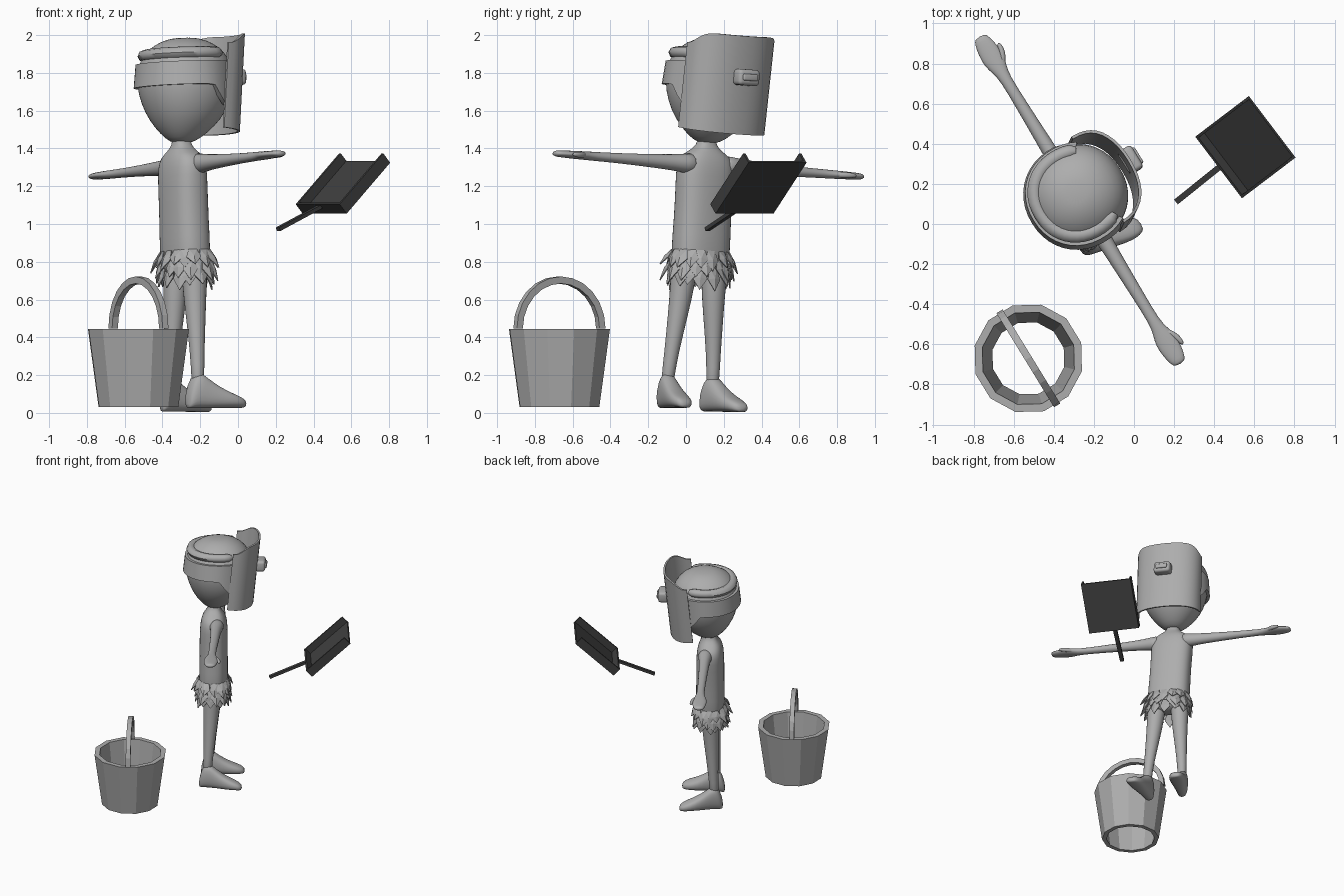
import bpy, bmesh, math, random
from mathutils import Matrix, Vector

if "Cube" in bpy.data.objects:
    bpy.data.objects.remove(bpy.data.objects["Cube"])

random.seed(4)


def material(name, v):
    m = bpy.data.materials.new(name)
    m.diffuse_color = (v, v, v, 1)
    m.use_nodes = True
    m.node_tree.nodes["Principled BSDF"].inputs["Base Color"].default_value = m.diffuse_color
    return m


GREY = material("light grey", 0.42)
DARK = material("dark grey", 0.05)

# Figure frame: local x along the arms, local y forward, leaning a little
TURN = Matrix.Rotation(math.radians(-58.5), 4, 'Z')
FIGURE = Matrix.Translation((-0.239, 0.039, 0.015)) @ TURN @ Matrix.Rotation(math.radians(-3.7), 4, 'Y')
BUCKET = Matrix.Translation((-0.527, -0.67, 0)) @ TURN


def finish(name, bm, mat, frame, smooth=None, subsurf=0):
    bmesh.ops.recalc_face_normals(bm, faces=bm.faces)
    me = bpy.data.meshes.new(name)
    bm.to_mesh(me)
    bm.free()
    me.materials.append(mat)
    ob = bpy.data.objects.new(name, me)
    bpy.context.collection.objects.link(ob)
    ob.matrix_world = frame
    if smooth:
        me.shade_smooth()
        me.set_sharp_from_angle(angle=math.radians(smooth))
    if subsurf:
        mod = ob.modifiers.new("subdivide", 'SUBSURF')
        mod.levels = mod.render_levels = subsurf
    return ob


def sweep(name, sections, mat=GREY, frame=FIGURE, closed=False, **kw):
    """Skin a row of closed cross-sections."""
    bm = bmesh.new()
    rows = [[bm.verts.new(p) for p in s] for s in sections]
    n = len(rows[0])
    pairs = list(zip(rows, rows[1:]))
    if closed:
        pairs.append((rows[-1], rows[0]))
    for a, b in pairs:
        for i in range(n):
            j = (i + 1) % n
            bm.faces.new((a[i], a[j], b[j], b[i]))
    if not closed:
        bm.faces.new(rows[0])
        bm.faces.new(rows[-1])
    return finish(name, bm, mat, frame, **kw)


def spow(v, p):
    return math.copysign(abs(v) ** p, v)


def loft(name, rings, axis, n=16, square=1.0):
    """Smooth body part from rings (x, y, z, radius1, radius2)."""
    sections = []
    for x, y, z, r1, r2 in rings:
        s = []
        for i in range(n):
            a = 2 * math.pi * i / n
            c, d = 1.02 * r1 * spow(math.cos(a), square), 1.02 * r2 * spow(math.sin(a), square)
            off = {'x': (0, c, d), 'y': (c, 0, d), 'z': (c, d, 0)}[axis]
            s.append(Vector((x, y, z)) + Vector(off))
        sections.append(s)
    return sweep(name, sections, smooth=180, subsurf=1)


def box(name, size, centre, frame, mat, bevel=0):
    bm = bmesh.new()
    bmesh.ops.create_cube(bm, size=1, matrix=Matrix.Translation(centre) @ Matrix.Diagonal((*size, 1)))
    if bevel:
        bmesh.ops.bevel(bm, geom=bm.edges[:], offset=bevel, segments=3, affect='EDGES', profile=0.5)
    return finish(name, bm, mat, frame, smooth=35 if bevel else None)


# Torso and neck
loft("torso", [(0, -.015, z, a, b) for z, a, b in (
    (.70, .10, .07), (.76, .15, .10), (.84, .162, .108), (1.0, .155, .105), (1.2, .157, .105),
    (1.29, .162, .10), (1.345, .14, .085), (1.375, .085, .065), (1.405, .05, .048),
    (1.45, .042, .042), (1.50, .05, .05))], 'z', 20, .8)

# Head
loft("head", [(0, .02 - .03 * max(0, 1.55 - z) / .15, z, r, r) for z, r in (
    (1.415, .045), (1.44, .09), (1.50, .155), (1.58, .212), (1.68, .245), (1.78, .252),
    (1.86, .232), (1.92, .185), (1.96, .115), (1.975, .05))], 'z', 20, .95)

# Arms, hands, legs and feet
for s, side in ((1, "right"), (-1, "left")):
    loft(side + "_arm", [(s * x, .015, 1.30, a, b) for x, a, b in (
        (.08, .06, .06), (.15, .052, .052), (.22, .041, .043), (.35, .036, .036), (.55, .031, .027),
        (.72, .027, .024), (.77, .042, .023), (.82, .057, .022), (.88, .054, .02),
        (.935, .042, .018), (.96, .028, .013))], 'x', 12)
    loft(side + "_thumb", [(s * x, y, 1.30, r, r) for x, y, r in (
        (.77, .035, .014), (.81, .062, .018), (.85, .075, .016), (.885, .078, .009))], 'x', 8)
    loft(side + "_leg", [(s * x, y, z, r, r) for x, y, z, r in (
        (.09, -.02, .80, .07), (.095, -.02, .72, .07), (.10, -.025, .60, .062), (.12, -.035, .40, .046),
        (.137, -.045, .22, .035), (.14, -.05, .12, .036))], 'z', 12)
    loft(side + "_foot", [(s * (.14 + .14 * (y + .05)), y, h / 2, w, h / 2) for y, w, h in (
        (-.115, .025, .05), (-.095, .045, .14), (-.055, .05, .205), (-.01, .052, .17),
        (.06, .058, .115), (.13, .062, .08), (.185, .052, .058), (.215, .028, .035))], 'y', 12, .75)

# Ragged leaf skirt in three layers
bm = bmesh.new()
for count, top, drop, flare in ((16, .845, .10, .055), (16, .80, .11, .05), (14, .755, .11, .03)):
    for i in range(count):
        a = 2 * math.pi * (i + random.uniform(-.25, .25)) / count + drop * 20
        d = drop * random.uniform(.8, 1.15)
        f = flare * random.uniform(.5, 1.2)
        out = Vector((math.cos(a), math.sin(a), 0))
        base = Vector((.155 * spow(out.x, .85), .105 * spow(out.y, .85) - .015, top))
        tan = Vector((-out.y, out.x, 0))
        pts = []
        for w, o, dz in ((-.022, 0, 0), (-.04, .4, -.5), (0, 1, -1), (.04, .4, -.5), (.022, 0, 0)):
            pts.append(base + tan * w + out * (.004 + f * o) + Vector((0, 0, d * dz)))
        mid = bm.verts.new(base + out * (.012 + f * .5) + Vector((0, 0, -.45 * d)))
        v = [bm.verts.new(p) for p in pts]
        for j in range(5):
            bm.faces.new((v[j], v[(j + 1) % 5], mid))
skirt = finish("leaf_skirt", bm, GREY, FIGURE)
skirt.modifiers.new("thickness", 'SOLIDIFY').thickness = .006

# Wide headband round the back and sides, dipping at its front ends
band, strap = [], []
for i in range(29):
    k = i / 28
    a = math.radians(30 - 240 * k)
    c, d = spow(math.cos(a), .95), spow(math.sin(a), .95)
    end = max(0, abs(2 * k - 1) - .78) / .22
    low = 1.715 - .12 * math.sin(end * math.pi / 2)
    band.append([(r * c, .02 + r * d, z) for r, z in (
        (.269 - .012 * end, low), (.255, 1.84), (.235, 1.84), (.235, low))])
    ease = 1 if 0 < i < 28 else .6
    strap.append([((.207 + ease * .036 * math.cos(t)) * c, .02 + (.207 + ease * .036 * math.cos(t)) * d,
                   1.885 + ease * .032 * math.sin(t)) for t in [math.pi * j / 4 for j in range(8)]])
sweep("headband", band, smooth=35)
sweep("upper_strap", strap, smooth=50)

# Curved face mask, tipped slightly forward
mask = []
for i in range(21):
    t = math.pi * i / 20
    sec = []
    top = 1.985 - .07 * abs(math.cos(t)) ** 10
    for o, z in ((0, 1.465), (0, top), (-.014, top), (-.014, 1.465)):
        y = (.185 + o) * spow(math.sin(t), .85)
        sec.append(((.252 + o) * spow(math.cos(t), .9), .125 + y + .1 * (z - 1.72), z + .02 - .12 * y))
    mask.append(sec)
sweep("face_mask", mask, smooth=30)
box("mask_nose", (.13, .08, .085), (-.01, .335, 1.765), FIGURE, GREY, .02)
box("mask_nose_tip", (.09, .02, .035), (-.01, .376, 1.765), FIGURE, GREY, .008)

# Twelve-sided tapered bucket without a floor
bucket = []
for i in range(12):
    a = math.radians(15 + 30 * i)
    bucket.append([(r * math.cos(a), r * math.sin(a), z) for r, z in (
        (.217, .03), (.275, .445), (.236, .445), (.184, .03))])
sweep("bucket", bucket, frame=BUCKET, closed=True)

# Bucket handle
handle = []
for i in range(13):
    a = math.pi * i / 12
    handle.append([(r * math.cos(a), y, .447 + r * math.sin(a)) for r, y in (
        (.275, -.018), (.275, .018), (.238, .018), (.238, -.018))])
sweep("bucket_handle", handle, frame=BUCKET)

# Dustpan: frame with x across, y up the slope, z out of the pan
h, th = Vector((.797, .605, 0)), math.radians(43)
across = Vector((.605, -.797, 0))
slope = h * math.cos(th) + Vector((0, 0, math.sin(th)))
PAN = Matrix((across, slope, across.cross(slope))).transposed().to_4x4()
PAN.translation = (.459, .31, 1.055)
box("dustpan_floor", (.385, .395, .014), (0, .1975, .007), PAN, DARK)
box("dustpan_back", (.385, .014, .068), (0, .007, .034), PAN, DARK)
for s, side in ((1, "right"), (-1, "left")):
    box("dustpan_%s_wall" % side, (.014, .395, .068), (s * .1855, .1975, .034), PAN, DARK)

# Dustpan handle
start, end = Vector((.44, .295, 1.095)), Vector((.212, .112, .972))
GRIP = (end - start).to_track_quat('Y', 'Z').to_matrix().to_4x4()
GRIP.translation = start
length = (end - start).length
box("dustpan_handle", (.03, length, .02), (0, length / 2, 0), GRIP, DARK)
